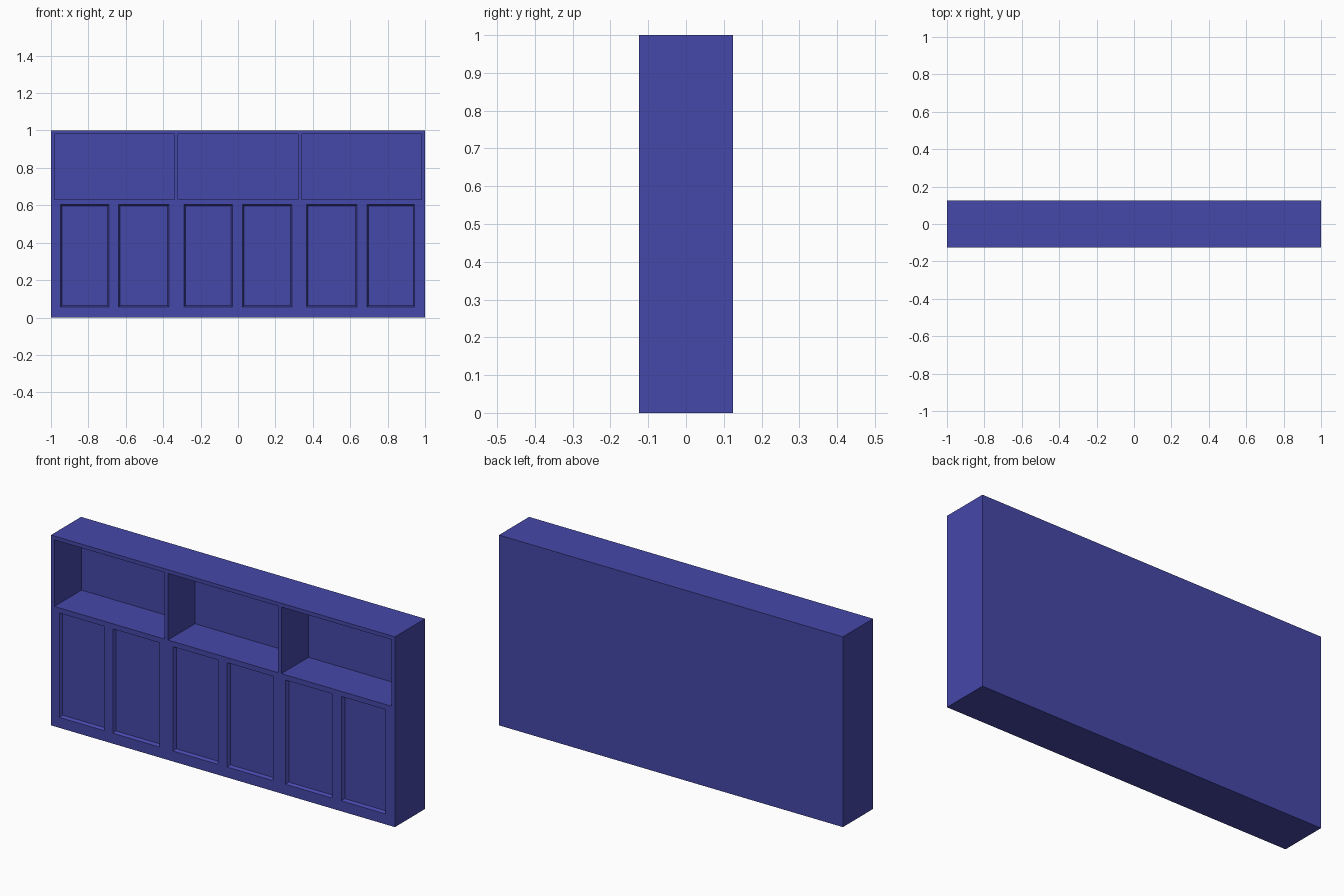
import bpy, bmesh

if "Cube" in bpy.data.objects:
    bpy.data.objects.remove(bpy.data.objects["Cube"])

FRONT, BACK = -0.125, 0.125

blue = bpy.data.materials.new("blue_paint")
blue.diffuse_color = (0.06, 0.065, 0.40, 1)
blue.use_nodes = True
blue.node_tree.nodes["Principled BSDF"].inputs["Base Color"].default_value = blue.diffuse_color


def add_block(bm, x0, x1, z0, z1, y0, y1, taper=0.0):
    """Box whose far (y1) end is smaller by taper on every side."""
    rings = []
    for y, t in ((y0, 0.0), (y1, taper)):
        rings.append([bm.verts.new(p) for p in (
            (x0 + t, y, z0 + t), (x1 - t, y, z0 + t),
            (x1 - t, y, z1 - t), (x0 + t, y, z1 - t))])
    near, far = rings
    bm.faces.new(near)
    bm.faces.new(far[::-1])
    for i in range(4):
        j = (i + 1) % 4
        bm.faces.new((near[j], near[i], far[i], far[j]))


def make_object(name, bm):
    bmesh.ops.recalc_face_normals(bm, faces=bm.faces)
    mesh = bpy.data.meshes.new(name)
    bm.to_mesh(mesh)
    bm.free()
    ob = bpy.data.objects.new(name, mesh)
    bpy.context.collection.objects.link(ob)
    ob.data.materials.append(blue)
    return ob


# Solid cabinet body
bm = bmesh.new()
add_block(bm, -1, 1, 0, 1, FRONT, BACK)
cabinet = make_object("cabinet_body", bm)

# Cutter: three open shelves, six shallow door panels
bm = bmesh.new()
e = 0.01  # overshoot in front of the face
for cx in (-0.66, 0, 0.66):
    add_block(bm, cx - 0.32, cx + 0.32, 0.63, 0.98, FRONT - e, 0.1)
depth, slope = 0.015, 0.008
o = slope * e / depth  # keeps the panel size exact at the face
for x0, x1 in ((-0.95, -0.69), (-0.64, -0.37), (-0.29, -0.03),
               (0.025, 0.29), (0.365, 0.635), (0.69, 0.945)):
    add_block(bm, x0 - o, x1 + o, 0.055 - o, 0.603 + o,
              FRONT - e, FRONT + depth, slope + o)
cutter = make_object("recess_cutter", bm)
cutter.hide_render = True

# Carve the recesses
cut = cabinet.modifiers.new("recesses", 'BOOLEAN')
cut.operation = 'DIFFERENCE'
cut.solver = 'EXACT'
cut.object = cutter
bpy.context.view_layer.objects.active = cabinet
bpy.ops.object.modifier_apply(modifier=cut.name)
bpy.data.objects.remove(cutter)
